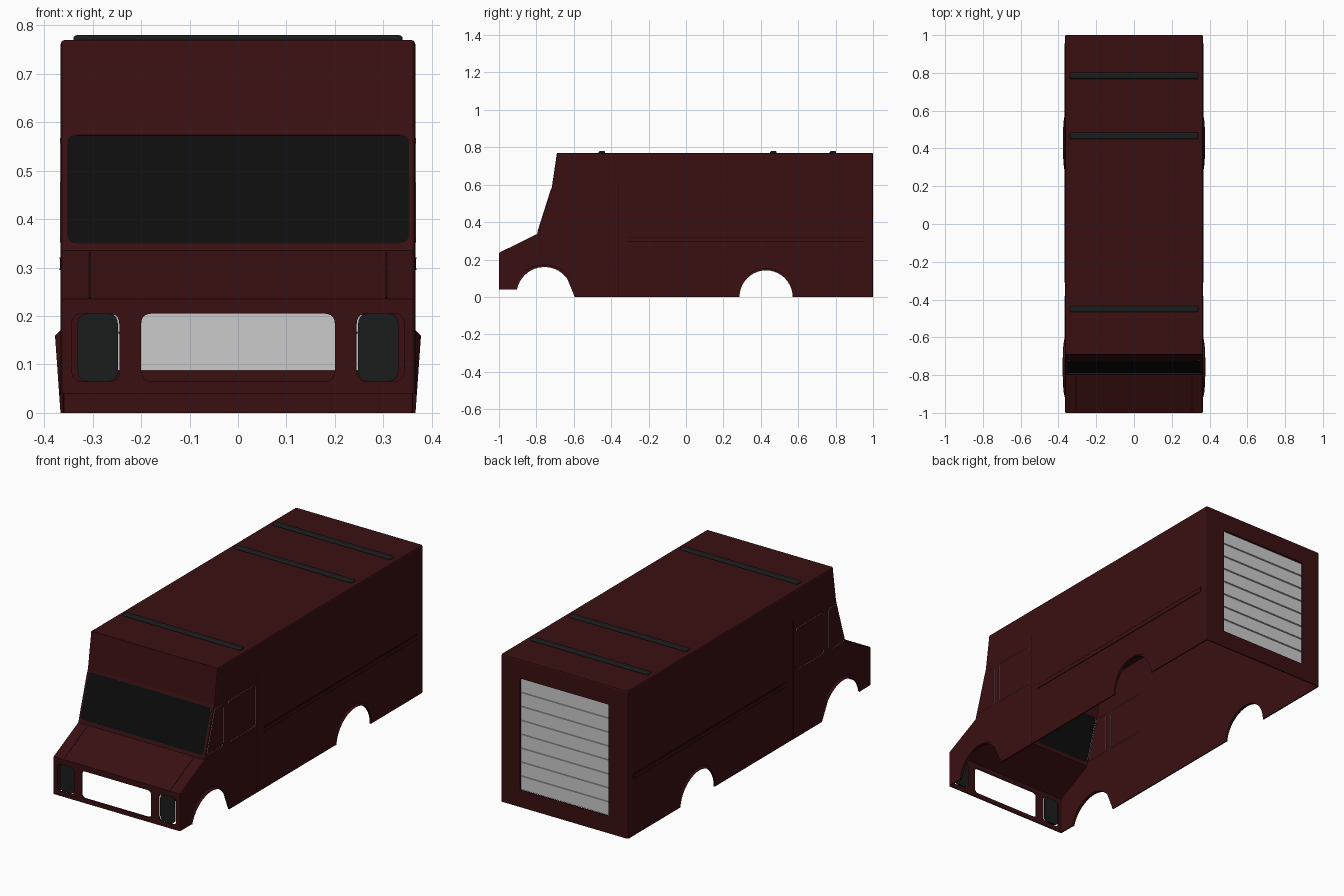
import bpy, bmesh, math
from mathutils import Matrix, Vector

if "Cube" in bpy.data.objects:
    bpy.data.objects.remove(bpy.data.objects["Cube"])

W, H = 0.366, 0.77          # half width and roof height


def material(name, rgb):
    m = bpy.data.materials.new(name)
    m.diffuse_color = (*rgb, 1)
    m.use_nodes = True
    m.node_tree.nodes["Principled BSDF"].inputs["Base Color"].default_value = m.diffuse_color
    return m


MAROON = material("maroon_paint", (0.042, 0.005, 0.006))
SEAM = material("seam_dark", (0.014, 0.002, 0.002))
GLASS = material("dark_glass", (0.004, 0.004, 0.004))
TRIM = material("black_trim", (0.011, 0.012, 0.012))


def finish(name, bm, mat=None, mirror=False):
    bmesh.ops.recalc_face_normals(bm, faces=bm.faces[:])
    me = bpy.data.meshes.new(name)
    bm.to_mesh(me)
    bm.free()
    ob = bpy.data.objects.new(name, me)
    bpy.context.collection.objects.link(ob)
    if mat:
        me.materials.append(mat)
    if mirror:
        ob.modifiers.new("mirror", 'MIRROR')
    return ob


def box(name, lo, hi, mat=None, mirror=False):
    bm = bmesh.new()
    lo, hi = Vector(lo), Vector(hi)
    bmesh.ops.create_cube(bm, size=1, matrix=Matrix.Translation((lo + hi) / 2) @ Matrix.Diagonal((*(hi - lo), 1)))
    return finish(name, bm, mat, mirror)


def frame_matrix(origin, u, v):
    u, v = Vector(u).normalized(), Vector(v).normalized()
    m = Matrix((u, v, u.cross(v))).transposed().to_4x4()
    m.translation = origin
    return m


def rounded(pts, r, n=5):
    out, pts = [], [Vector(p) for p in pts]
    for i, p in enumerate(pts):
        a = p + (pts[i - 1] - p).normalized() * r
        b = p + (pts[(i + 1) % len(pts)] - p).normalized() * r
        for k in range(n + 1):
            t = k / n
            out.append(a * (1 - t) ** 2 + p * 2 * t * (1 - t) + b * t * t)
    return out


def rect(x0, x1, z0, z1):
    return [(x0, z0), (x1, z0), (x1, z1), (x0, z1)]


def prism(name, pts, m, d0, d1, mat=None, mirror=False, ring=0):
    """Extrude a flat outline from depth d0 to d1; ring > 0 leaves only a border."""
    bm = bmesh.new()
    face = bm.faces.new([bm.verts.new((p[0], p[1], d0)) for p in pts])
    if ring:
        bmesh.ops.inset_individual(bm, faces=[face], thickness=ring)
        bmesh.ops.delete(bm, geom=[face], context='FACES_ONLY')
    ext = bmesh.ops.extrude_face_region(bm, geom=bm.faces[:], use_keep_orig=True)
    bmesh.ops.translate(bm, vec=(0, 0, d1 - d0), verts=[g for g in ext["geom"] if isinstance(g, bmesh.types.BMVert)])
    bm.transform(m)
    return finish(name, bm, mat, mirror)


def arc(cy, cz, r, a0, a1, n):
    angles = [math.radians(a0 + (a1 - a0) * i / n) for i in range(n + 1)]
    return [(cy + r * math.cos(a), cz + r * math.sin(a)) for a in angles]


# Body shell: side profile with wheel arches, open underneath
rear_arch = arc(0.428, 0, 0.142, 0, 180, 20)
front_arch = [(-0.595, 0)] + arc(-0.757, 0.01, 0.15, 35, 168.5, 16)
profile = [(-1, 0.04), (-1, 0.235), (-0.797, 0.335), (-0.717, 0.588), (-0.69, H), (1, H), (1, 0)]
profile += rear_arch + front_arch
bm = bmesh.new()
left, right = [[bm.verts.new((x, y, z)) for y, z in profile] for x in (-W, W)]
bm.faces.new(left)
bm.faces.new(right[::-1])
for i in range(6):
    bm.faces.new((left[i], right[i], right[i + 1], left[i + 1]))
bmesh.ops.recalc_face_normals(bm, faces=bm.faces[:])
edges = [e for e in bm.edges if len(e.link_faces) == 2
         and (any(len(f.verts) > 4 for f in e.link_faces) or e.verts[0].co.y > 0.9)]
bmesh.ops.bevel(bm, geom=edges, offset=0.008, segments=2, profile=0.5, affect='EDGES')
# keep outward direction: solidify grows inward
body = finish("van_body", bm, MAROON)
if max(body.data.polygons, key=lambda p: p.center.z).normal.z < 0:
    body.data.flip_normals()
sol = body.modifiers.new("thickness", 'SOLIDIFY')
sol.thickness, sol.offset = 0.006, -1


def cut(name, pts, m, mirror=False):
    c = prism(name, pts, m, -0.025, 0.025, None, mirror)
    c.hide_render = True
    c.display_type = 'WIRE'
    b = body.modifiers.new(name, 'BOOLEAN')
    b.object, b.operation, b.solver = c, 'DIFFERENCE', 'EXACT'


SIDE = frame_matrix((W, 0, 0), (0, 1, 0), (0, 0, 1))
FRONT = frame_matrix((0, -1, 0), (1, 0, 0), (0, 0, 1))
REAR = frame_matrix((0, 1, 0), (-1, 0, 0), (0, 0, 1))
SLOPE = frame_matrix((0, -0.797, 0.335), (1, 0, 0), (0, 0.08, 0.253))

# Windows: opening, pale frame and dark pane
quarter = [(-0.782, 0.352), (-0.646, 0.352), (-0.646, 0.568), (-0.716, 0.568)]
windows = [("windshield", rect(-0.353, 0.353, 0.017, 0.25), SLOPE, False),
           ("quarter_window", quarter, SIDE, True),
           ("side_window", rect(-0.607, -0.381, 0.352, 0.568), SIDE, True)]
for name, pts, m, mir in windows:
    pts = rounded(pts, 0.02)
    cut(name + "_cutter", pts, m, mir)
    prism(name + "_frame", pts, m, -0.008, 0.002, None, mir, ring=0.008)
    prism(name + "_pane", pts, m, -0.005, -0.001, GLASS, mir)

# Grille opening and headlight recesses
cut("grille_cutter", rounded(rect(-0.2, 0.2, 0.065, 0.205), 0.022), FRONT)
cut("headlight_cutter", rounded(rect(0.245, 0.343, 0.065, 0.205), 0.022), FRONT, True)
prism("headlight_panel", rounded(rect(0.248, 0.331, 0.065, 0.205), 0.022), FRONT, -0.014, -0.006, TRIM, True)

# Rear roll-up door made of slats
cut("rear_door_cutter", rect(-0.255, 0.255, 0.09, 0.67), REAR)
box("rear_door_backing", (-0.257, 0.986, 0.088), (0.257, 0.989, 0.672))
step = 0.58 / 8
for i in range(8):
    z = 0.09 + i * step
    box("rear_door_slat", (-0.255, 0.984, z + 0.003), (0.255, 0.994, z + step - 0.003))

# Wheel arch flares that stand out further towards the top
for name, path, cy in (("rear_flare", rear_arch, 0.428), ("front_flare", front_arch, -0.757)):
    bm = bmesh.new()
    rows = []
    for y, z in path:
        k = 1 + 0.02 / 0.15
        out = (cy + (y - cy) * k, z * (1 + 0.08))
        lip = W + 0.0005 + 0.011 * z / 0.155
        rows.append([bm.verts.new(c) for c in ((W - 0.006, y, z), (lip, y, z), (W - 0.001, *out))])
    for a, b in zip(rows, rows[1:]):
        for j in range(2):
            bm.faces.new((a[j], b[j], b[j + 1], a[j + 1]))
    finish(name, bm, MAROON, True)

# Roof ribs
for y in (-0.45, 0.467, 0.785):
    rib = box("roof_rib", (-0.34, y - 0.017, H - 0.005), (0.34, y + 0.017, H + 0.01), TRIM)
    bev = rib.modifiers.new("round", 'BEVEL')
    bev.width, bev.segments = 0.008, 3

# Side rub rails
box("rub_rail", (W - 0.003, -0.31, 0.295), (W + 0.002, 0.955, 0.32), MAROON, True)
for z in (0.295, 0.318):
    box("rub_rail_edge", (W - 0.003, -0.31, z), (W + 0.0025, 0.955, z + 0.003), SEAM, True)

# Panel seams on the cab doors, hood and nose
box("door_seam", (W - 0.003, -0.362, 0), (W + 0.0006, -0.359, 0.62), SEAM, True)
box("nose_seam", (0.2, -1.0, 0.163), (0.247, -0.997, 0.168), SEAM, True)
HOOD = frame_matrix((0, -1, 0.235), (1, 0, 0), (0, 0.203, 0.1))
prism("hood_seam", rect(0.304, 0.309, 0.005, 0.22), HOOD, -0.004, 0.0008, SEAM, True)
